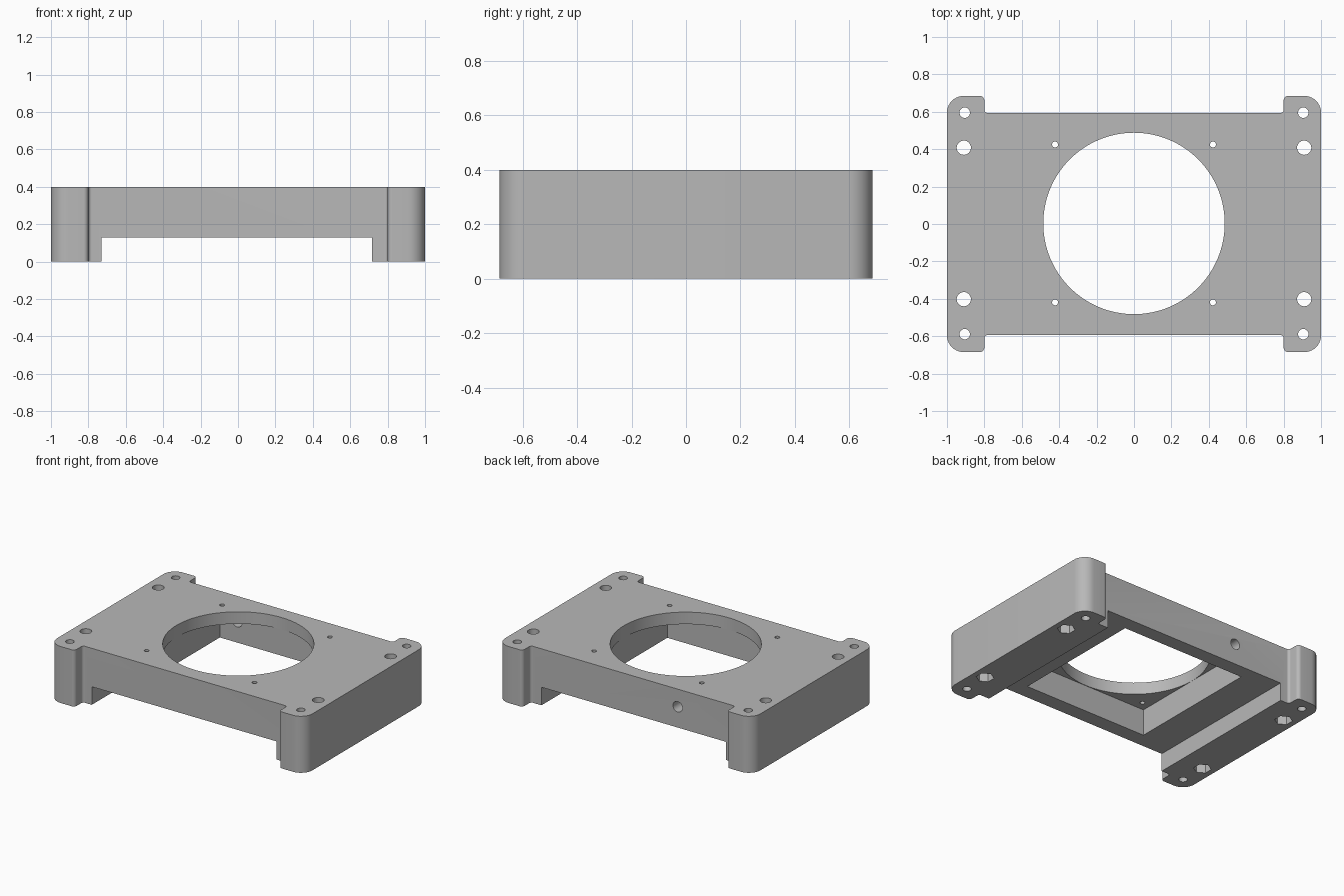
import bpy, bmesh
from math import sin, cos, pi, radians
from mathutils import Matrix

cube = bpy.data.objects.get("Cube")
if cube:
    bpy.data.objects.remove(cube, do_unlink=True)

HEIGHT = 0.4
SHIFT = 0.003  # hole pattern sits slightly off centre in y

grey = bpy.data.materials.new("plain_grey")
grey.use_nodes = True
grey.diffuse_color = (0.48, 0.48, 0.48, 1)
grey.node_tree.nodes["Principled BSDF"].inputs["Base Color"].default_value = (0.48, 0.48, 0.48, 1)


def make_object(name, bm):
    bmesh.ops.recalc_face_normals(bm, faces=bm.faces)
    mesh = bpy.data.meshes.new(name)
    bm.to_mesh(mesh)
    bm.free()
    mesh.materials.append(grey)
    obj = bpy.data.objects.new(name, mesh)
    bpy.context.collection.objects.link(obj)
    return obj


def arc(cx, cy, r, start, end, steps=10):
    angles = [radians(start + (end - start) * i / steps) for i in range(steps + 1)]
    return [(cx + r * cos(a), cy + r * sin(a)) for a in angles]


# Plate outline: one rounded corner tab with its notch, mirrored to four
corner = (arc(0.91, 0.595, 0.09, 0, 90)
          + arc(0.825, 0.66, 0.025, 90, 180)
          + arc(0.782, 0.611, 0.018, 0, -90))
outline = (corner
           + [(-x, y) for x, y in reversed(corner)]
           + [(-x, -y) for x, y in corner]
           + [(x, -y) for x, y in reversed(corner)])
bm = bmesh.new()
base = bm.faces.new([bm.verts.new((x, y, 0)) for x, y in outline])
top = bmesh.ops.extrude_face_region(bm, geom=[base])["geom"]
bmesh.ops.translate(bm, vec=(0, 0, HEIGHT),
                    verts=[v for v in top if isinstance(v, bmesh.types.BMVert)])
body = make_object("mounting_plate", bm)


def cut(bm):
    cutter = make_object("cutter", bm)
    cutter.hide_render = True
    mod = body.modifiers.new("cut", "BOOLEAN")
    mod.operation = "DIFFERENCE"
    mod.solver = "EXACT"
    mod.object = cutter
    bpy.context.view_layer.objects.active = body
    bpy.ops.object.modifier_apply(modifier=mod.name)
    bpy.data.objects.remove(cutter, do_unlink=True)


def cut_box(x0, x1, y0, y1, z0, z1):
    bm = bmesh.new()
    size = Matrix.Diagonal((x1 - x0, y1 - y0, z1 - z0, 1))
    place = Matrix.Translation(((x0 + x1) / 2, (y0 + y1) / 2, (z0 + z1) / 2))
    bmesh.ops.create_cube(bm, size=1, matrix=place @ size)
    cut(bm)


def cut_cylinder(centre, radius, depth, sides=32, turn=Matrix()):
    bm = bmesh.new()
    bmesh.ops.create_cone(bm, cap_ends=True, segments=sides, radius1=radius,
                          radius2=radius, depth=depth,
                          matrix=Matrix.Translation(centre) @ turn)
    cut(bm)


# Underside channel, square pocket and round opening
cut_box(-0.73, 0.717, -1, 1, -0.2, 0.128)
cut_box(-0.486, 0.486, SHIFT - 0.488, SHIFT + 0.488, -0.1, 0.315)
cut_cylinder((0, SHIFT, 0.3), 0.485, 0.6, sides=128)

# Screw holes, bolt holes with hexagonal nut pockets, corner holes
for sx in (-1, 1):
    for sy in (-1, 1):
        cut_cylinder((sx * 0.422, SHIFT + sy * 0.422, 0.3), 0.016, 0.6, sides=20)
        cut_cylinder((sx * 0.91, SHIFT + sy * 0.405, 0.2), 0.038, 0.8)
        cut_cylinder((sx * 0.91, SHIFT + sy * 0.405, 0), 0.058, 0.24, sides=6)
        cut_cylinder((sx * 0.905, SHIFT + sy * 0.592, 0.2), 0.028, 0.8)

# Cable hole through the back wall
cut_cylinder((-0.35, 0.6, 0.275), 0.037, 0.4, turn=Matrix.Rotation(pi / 2, 4, "X"))

# Smooth rounded walls, crisp edges
bpy.ops.object.select_all(action="DESELECT")
body.select_set(True)
bpy.context.view_layer.objects.active = body
bpy.ops.object.shade_smooth_by_angle(angle=radians(30))
